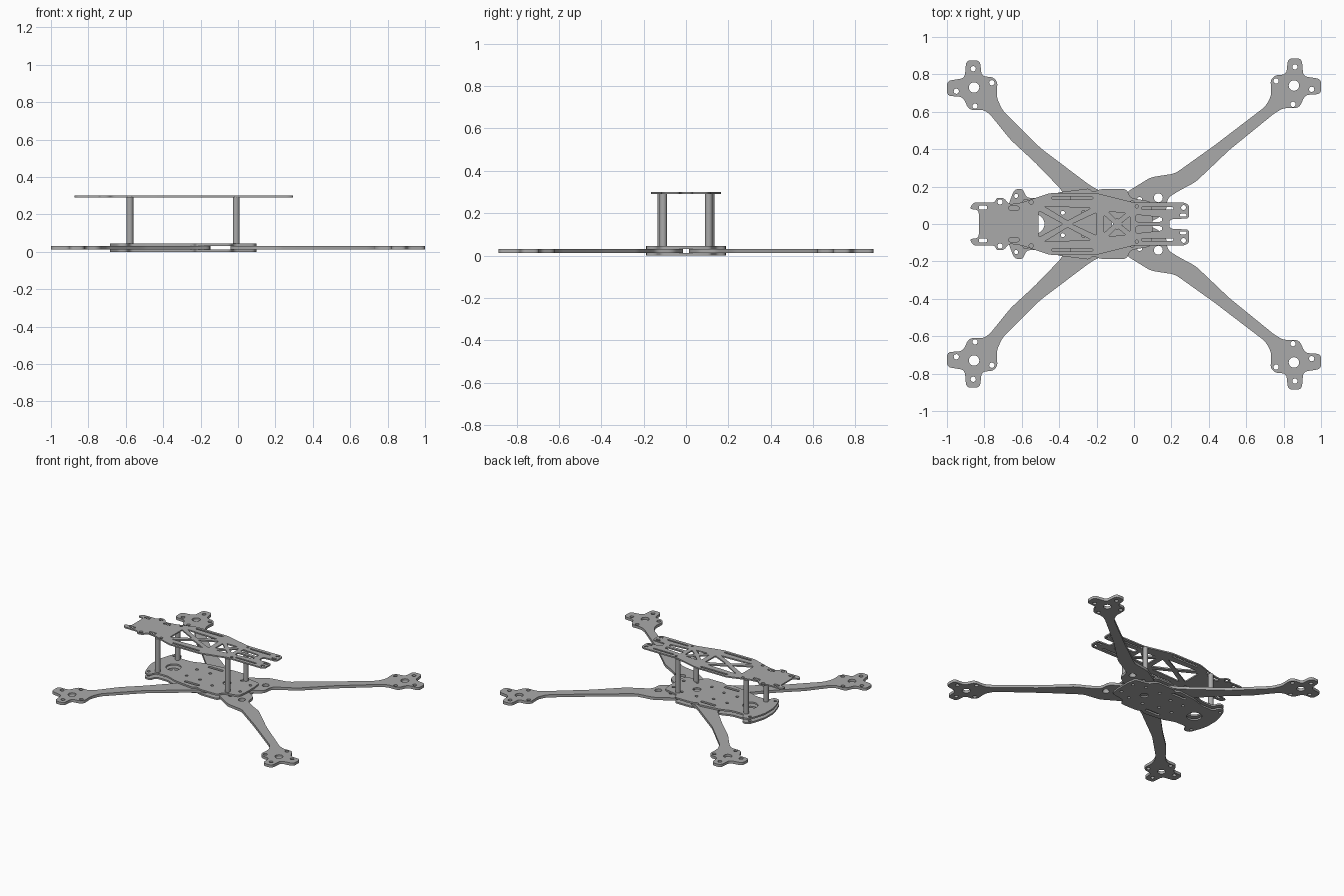
import bpy
from math import sin, cos, tau
from mathutils import Vector

cube = bpy.data.objects.get("Cube")
if cube:
    bpy.data.objects.remove(cube, do_unlink=True)

grey = bpy.data.materials.new("carbon_grey")
grey.use_nodes = True
grey.diffuse_color = (0.4, 0.4, 0.4, 1)
grey.node_tree.nodes["Principled BSDF"].inputs["Base Color"].default_value = (0.4, 0.4, 0.4, 1)


def finish(obj, name):
    obj.name = name
    obj.data.materials.clear()
    obj.data.materials.append(grey)
    bpy.ops.object.shade_smooth_by_angle(angle=0.6)


def fillet(pts, r):
    """Round every corner of a closed polygon with a short curve."""
    out, n = [], len(pts)
    for i in range(n):
        p, a, b = Vector(pts[i]), Vector(pts[i - 1]), Vector(pts[(i + 1) % n])
        d = min(r, 0.45 * (a - p).length, 0.45 * (b - p).length)
        s, e = p + (a - p).normalized() * d, p + (b - p).normalized() * d
        for k in range(5):
            t = k / 4
            out.append(s * (1 - t) ** 2 + p * (2 * t * (1 - t)) + e * t * t)
    return out


def circle(x, y, r, n=20):
    return [(x + r * cos(tau * i / n), y + r * sin(tau * i / n)) for i in range(n)]


def box(x0, x1, y0, y1, r=0.008):
    return fillet([(x0, y0), (x1, y0), (x1, y1), (x0, y1)], r)


def flip(loop, sx=1, sy=-1):
    return [(p[0] * sx, p[1] * sy) for p in loop]


def both(loops):
    """The loops together with their mirror images across the centre line."""
    return loops + [flip(l) for l in loops]


def symmetric(half):
    return half + [(x, -y) for x, y in reversed(half)]


def plate(name, loops, z0, z1):
    """Flat sheet: the first loop is the outline, the others are holes."""
    cu = bpy.data.curves.new(name, "CURVE")
    cu.dimensions, cu.fill_mode = "2D", "BOTH"
    cu.extrude = (z1 - z0) / 2
    for loop in loops:
        sp = cu.splines.new("POLY")
        sp.points.add(len(loop) - 1)
        for pt, p in zip(sp.points, loop):
            pt.co = (p[0], p[1], 0, 1)
        sp.use_cyclic_u = True
    obj = bpy.data.objects.new(name, cu)
    obj.location.z = (z0 + z1) / 2
    bpy.context.collection.objects.link(obj)
    bpy.ops.object.select_all(action="DESELECT")
    obj.select_set(True)
    bpy.context.view_layer.objects.active = obj
    bpy.ops.object.convert(target="MESH")
    finish(bpy.context.object, name)


# Arms: root, taper and four-lobed motor mount, drawn for +x +y
mount = [(-.12, -.05), (-.125, .03), (-.1, .055), (-.04, .06), (-.032, .145), (.042, .145),
         (.05, .05), (.145, .035), (.145, -.045), (.06, -.05), (.028, -.12), (-.055, -.12)]
mount_holes = [(.005, .1), (.095, -.02), (-.005, -.1), (-.095, .025)]


def arm_loops(inner, outer, cx, cy):
    outline = inner + [(cx + x, cy + y) for x, y in mount] + outer
    holes = [circle(cx + x, cy + y, .014) for x, y in mount_holes]
    return [fillet(outline, .025), circle(cx, cy, .028)] + holes


rear = arm_loops([(-.04, .015), (-.04, .17), (.09, .25), (.22, .27), (.43, .42), (.705, .63)],
                 [(.755, .595), (.51, .396), (.33, .225), (.245, .18), (.18, .14), (.17, .06), (.1, .015)],
                 .855, .74)
rear += [circle(.13, .14, .024), circle(.03, .13, .014)]
front = arm_loops([(.145, .015), (.15, .16), (.225, .2), (.26, .225), (.5, .406), (.705, .61)],
                  [(.765, .58), (.66, .45), (.53, .33), (.385, .18), (.36, .08), (.28, .015)],
                  .855, .73)
for side, sy in (("left", 1), ("right", -1)):
    plate(f"positive_x_arm_{side}", [flip(l, 1, sy) for l in rear], .012, .032)
    plate(f"negative_x_arm_{side}", [flip(l, -1, sy) for l in front], .012, .032)

# Two body plates clamping the arms
body = symmetric([(-.685, .05), (-.665, .12), (-.64, .185), (-.595, .19), (-.575, .14), (-.48, .14),
                  (-.4, .17), (-.24, .19), (-.22, .17), (-.18, .187), (-.04, .187), (-.02, .14),
                  (.09, .12), (.1, .05)])
body_holes = [circle(-.53, 0, .052), circle(-.09, 0, .028)]
body_holes += both([circle(x, y, .011, 12) for x, y in
                    ((-.63, .15), (-.38, .06), (-.27, .06), (-.15, .09), (-.03, .09), (.06, .06))])
body_holes += both([box(-.34, -.22, .13, .15)])
for name, z in (("lower_body_plate", 0), ("upper_body_plate", .032)):
    plate(name, [fillet(body, .02)] + body_holes, z, z + .012)

# Top plate with a slotted tail and a braced truss
top = symmetric([(-.83, .075), (-.88, .08), (-.86, .115), (-.745, .115), (-.735, .14), (-.695, .14),
                 (-.67, .105), (-.6, .115), (-.45, .165), (-.2, .165), (0, .115), (.27, .115),
                 (.295, .1), (.295, .03), (.19, .025)])


def bay(x0, x1, h0, h1, w):
    """Four openings left around an X brace with half width w."""
    m, v = (x0 + x1) / 2, Vector((w * 1.5, w))
    hm = (h0 + h1) / 2
    k = hm / ((x1 - x0) / 2) * 2 * w
    side = [(x0 + 2.5 * w, h0), (x1 - 2.5 * w, h1), (m, k + w * .4)]
    ends = [[(x0, h0 - 2 * w), (x0, 2 * w - h0), (m - 2 * w, 0)],
            [(x1, h1 - 2 * w), (x1, 2 * w - h1), (m + 2 * w, 0)]]
    return both([fillet(side, .01)]) + [fillet(e, .01) for e in ends]


top_holes = bay(-.51, -.2, .095, .085, .012) + bay(-.16, -.02, .065, .06, .009)
top_holes += both([fillet([(.01, .05), (.15, .035), (.15, .012), (.01, .012)], .01),
                   box(-.83, -.785, .078, .098), box(-.67, -.615, .075, .095),
                   box(-.44, -.22, .132, .146), box(.04, .21, .078, .09),
                   box(.245, .28, .04, .055), circle(-.716, .118, .014), circle(.265, .088, .013),
                   circle(-.55, .117, .011, 12), circle(.015, .095, .009, 12)])
plate("top_plate", [fillet(top, .018)] + top_holes, .291, .301)

# Four round standoffs
for end, x in (("negative_x", -.578), ("positive_x", -.01)):
    for side, y in (("left", .117), ("right", -.117)):
        bpy.ops.mesh.primitive_cylinder_add(vertices=24, radius=.018, depth=.251,
                                            location=(x, y if x < -.1 else y * .92, .167))
        finish(bpy.context.object, f"standoff_{end}_{side}")
